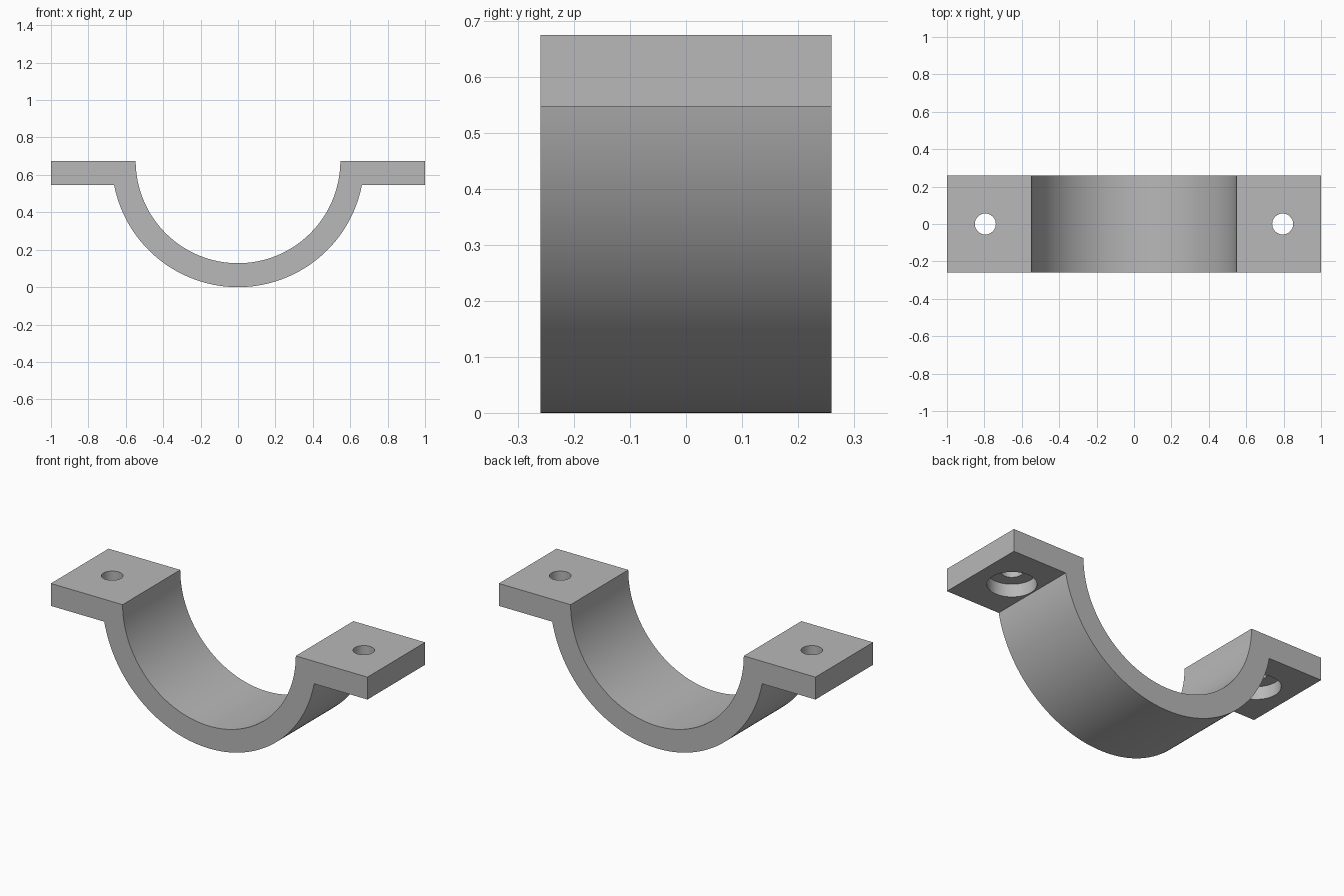
import bpy
import bmesh
from math import pi, cos, sin, asin, radians

cube = bpy.data.objects.get("Cube")
if cube:
    bpy.data.objects.remove(cube, do_unlink=True)

# Main dimensions
OUTER, INNER = 0.675, 0.547
TOP = OUTER
FLANGE_BOTTOM = 0.547
HALF_LENGTH, HALF_WIDTH = 1.0, 0.26
HOLE_X, HOLE_R = 0.795, 0.056
BORE_R, BORE_DEPTH = 0.125, 0.073
SEGMENTS = 96

# Single grey material
grey = bpy.data.materials.new("plain grey")
grey.use_nodes = True
colour = (0.48, 0.48, 0.48, 1)
grey.diffuse_color = colour
grey.node_tree.nodes["Principled BSDF"].inputs["Base Color"].default_value = colour


def arc(radius, start, end):
    """Points along an arc around the clamp axis, in the xz plane."""
    angles = [start + (end - start) * i / SEGMENTS for i in range(SEGMENTS + 1)]
    return [(radius * cos(a), TOP + radius * sin(a)) for a in angles]


def extrude_profile(name, points):
    """Solid made by sweeping an xz outline across the full width."""
    bm = bmesh.new()
    face = bm.faces.new([bm.verts.new((x, -HALF_WIDTH, z)) for x, z in points])
    swept = bmesh.ops.extrude_face_region(bm, geom=[face])["geom"]
    verts = [v for v in swept if isinstance(v, bmesh.types.BMVert)]
    bmesh.ops.translate(bm, verts=verts, vec=(0, 2 * HALF_WIDTH, 0))
    bmesh.ops.recalc_face_normals(bm, faces=bm.faces)
    mesh = bpy.data.meshes.new(name)
    bm.to_mesh(mesh)
    bm.free()
    obj = bpy.data.objects.new(name, mesh)
    bpy.context.collection.objects.link(obj)
    mesh.materials.append(grey)
    return obj


def drill(target, x, radius, bottom, top):
    """Cut a vertical round hole and discard the cutter."""
    bpy.ops.mesh.primitive_cylinder_add(
        vertices=64, radius=radius, depth=top - bottom,
        location=(x, 0, (top + bottom) / 2))
    cutter = bpy.context.object
    cutter.name = "hole_cutter"
    cutter.hide_render = True
    cutter.data.materials.append(grey)
    cut = target.modifiers.new("hole", 'BOOLEAN')
    cut.operation = 'DIFFERENCE'
    cut.solver = 'EXACT'
    cut.object = cutter
    bpy.context.view_layer.objects.active = target
    bpy.ops.object.modifier_apply(modifier=cut.name)
    bpy.data.objects.remove(cutter, do_unlink=True)


# Half-round saddle with a flat flange on each side
meet = asin((TOP - FLANGE_BOTTOM) / OUTER)
outline = [(-HALF_LENGTH, TOP), (-HALF_LENGTH, FLANGE_BOTTOM)]
outline += arc(OUTER, pi + meet, 2 * pi - meet)
outline += [(HALF_LENGTH, FLANGE_BOTTOM), (HALF_LENGTH, TOP)]
outline += arc(INNER, 2 * pi, pi)
clamp = extrude_profile("half_clamp", outline)

# Bolt holes, counterbored from below
for side in (-1, 1):
    drill(clamp, side * HOLE_X, HOLE_R, FLANGE_BOTTOM - 0.1, TOP + 0.1)
    drill(clamp, side * HOLE_X, BORE_R, FLANGE_BOTTOM - 0.1,
          FLANGE_BOTTOM + BORE_DEPTH)

# Smooth curved walls, crisp edges
bpy.ops.object.select_all(action='DESELECT')
clamp.select_set(True)
bpy.context.view_layer.objects.active = clamp
bpy.ops.object.shade_smooth_by_angle(angle=radians(30))
